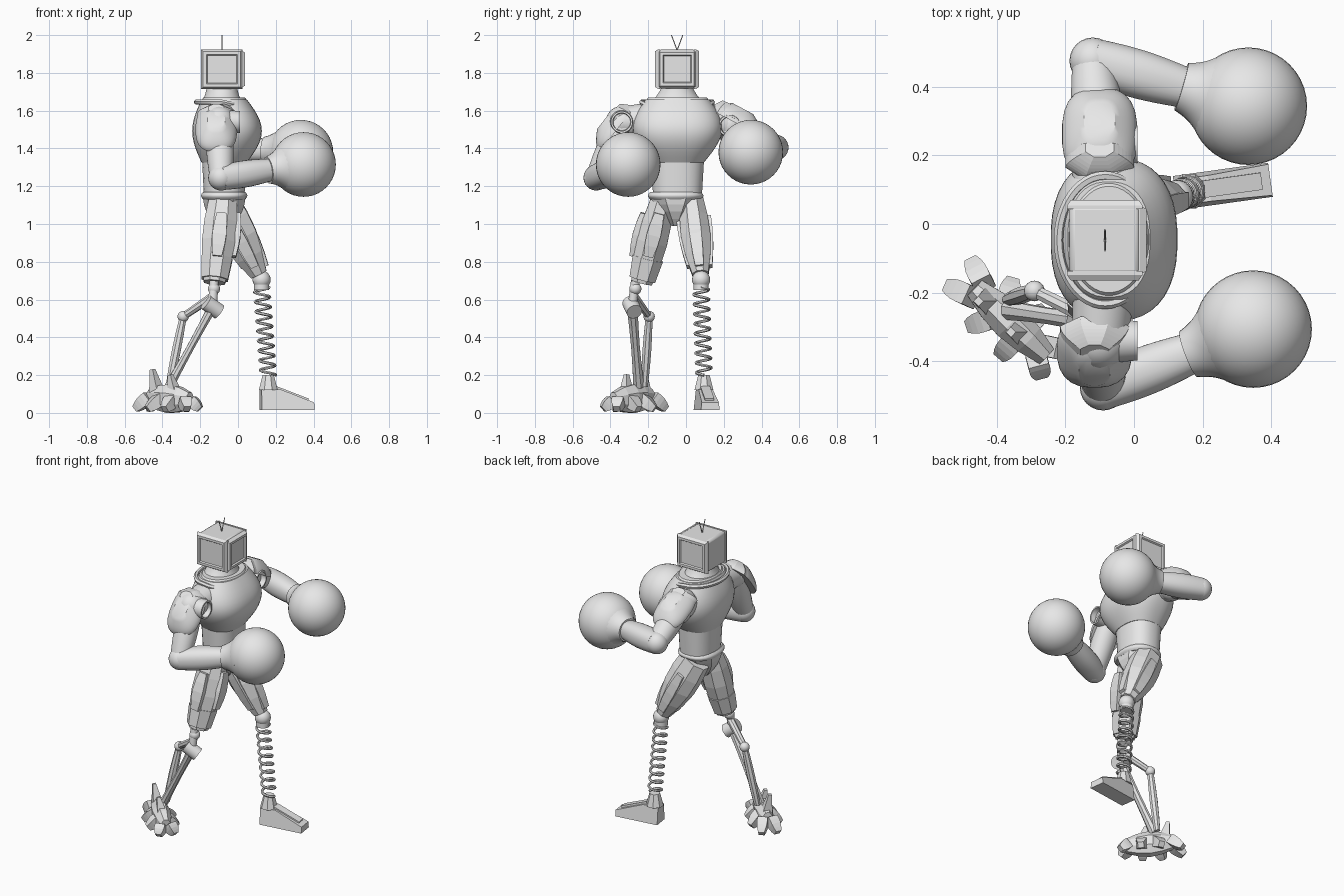
import bpy, bmesh, math
from mathutils import Vector

if "Cube" in bpy.data.objects:
    bpy.data.objects.remove(bpy.data.objects["Cube"])

grey = bpy.data.materials.new("plain_grey")
grey.use_nodes = True
colour = (.8, .8, .8, 1)
grey.diffuse_color = colour
grey.node_tree.nodes["Principled BSDF"].inputs["Base Color"].default_value = colour

X, Y, Z = Vector((1, 0, 0)), Vector((0, 1, 0)), Vector((0, 0, 1))
# Shared outlines as (position along axis, scale): a rimmed dish and a dome
DISH = [(0, 1), (.4, 1), (1, .9), (1, .75), (.7, .7)]
DOME = [(i / 8, math.cos(i / 7)) for i in range(9)]


def select_only(ob):
    bpy.ops.object.select_all(action='DESELECT')
    ob.select_set(True)
    bpy.context.view_layer.objects.active = ob


def finish(ob, smooth):
    ob.data.materials.append(grey)
    select_only(ob)
    if smooth:
        bpy.ops.object.shade_smooth_by_angle(angle=math.radians(35))
    return ob


def link_mesh(name, bm, smooth):
    bmesh.ops.recalc_face_normals(bm, faces=bm.faces)
    mesh = bpy.data.meshes.new(name)
    bm.to_mesh(mesh)
    bm.free()
    ob = bpy.data.objects.new(name, mesh)
    bpy.context.collection.objects.link(ob)
    return finish(ob, smooth)


def limb(name, start, end, size, taper=1, bulge=0, depth=1, end_depth=None,
         sides=24, power=2, across=X, bow=0, outline=None):
    """Loft from start to end; size is the half width, depth the ratio of the other half width."""
    start, end = Vector(start), Vector(end)
    axis = (end - start).normalized()
    u = (across - axis * across.dot(axis)).normalized()
    v = axis.cross(u)
    faceted = sides <= 8
    end_depth = end_depth or depth
    if not outline:
        count = 1 if not bulge else 4 if faceted else 12
        outline = [(i / count, 1 + (taper - 1) * i / count + bulge * math.sin(math.pi * i / count))
                   for i in range(count + 1)]
    bm = bmesh.new()
    loops = []
    for t, scale in outline:
        centre = start.lerp(end, t) + u * bow * math.sin(math.pi * t)
        width = size * scale / (math.cos(math.pi / sides) if faceted else 1)
        height = width * (depth + (end_depth - depth) * t)
        loop = []
        for i in range(sides):
            angle = 2 * math.pi * (i + .5) / sides
            c, s = math.cos(angle), math.sin(angle)
            if not faceted:
                c = math.copysign(abs(c) ** (2 / power), c)
                s = math.copysign(abs(s) ** (2 / power), s)
            loop.append(bm.verts.new(centre + u * c * width + v * s * height))
        loops.append(loop)
    for low, high in zip(loops, loops[1:]):
        for i in range(sides):
            j = (i + 1) % sides
            bm.faces.new((low[i], low[j], high[j], high[i]))
    bm.faces.new(loops[0][::-1])
    bm.faces.new(loops[-1])
    return link_mesh(name, bm, not faceted)


def ball(name, centre, radius, segments=24):
    bpy.ops.mesh.primitive_uv_sphere_add(segments=segments, ring_count=segments // 2,
                                         radius=radius, location=centre)
    bpy.context.object.name = name
    finish(bpy.context.object, True)


def tube(name, points, radius, closed=False):
    curve = bpy.data.curves.new(name, 'CURVE')
    curve.dimensions = '3D'
    curve.bevel_depth, curve.bevel_resolution, curve.use_fill_caps = radius, 1, True
    spline = curve.splines.new('POLY')
    spline.points.add(len(points) - 1)
    for point, place in zip(spline.points, points):
        point.co = (*place, 1)
    spline.use_cyclic_u = closed
    ob = bpy.data.objects.new(name, curve)
    bpy.context.collection.objects.link(ob)
    select_only(ob)
    bpy.ops.object.convert(target='MESH')
    finish(bpy.context.object, True)


# Head: bevelled box with side plates, a recessed screen and two antennae
middle = Vector((-.085, -.047, 1.82))
bpy.ops.mesh.primitive_cube_add(size=.205, location=middle)
head = bpy.context.object
head.name = "head"
bevel = head.modifiers.new("bevel", 'BEVEL')
bevel.width, bevel.segments = .015, 2
finish(head, True)
for way, tag in ((-1, "near"), (1, "far")):
    limb(tag + "_head_plate", middle + Y * way * .09, middle + Y * way * .117,
         size=.11, depth=.95, sides=4, outline=DISH)
    root = middle + Z * .1
    tube(tag + "_antenna", [root, root + Z * .04 + Y * way * .015, root + Z * .08 + Y * way * .03], .003)
limb("screen_frame", middle + X * .09, middle + X * .122, size=.1, depth=.98,
     sides=4, across=Y, outline=DISH)

# Neck, chest and collar
neck_top, neck_base = middle - Z * .09, middle - Z * .2
limb("neck", neck_top, neck_base, size=.08, taper=1.5, bulge=-.08, end_depth=1.4)
waist_low, waist_top = Vector((-.073, -.045, 1.14)), Vector((-.073, -.045, 1.36))
limb("chest", waist_top - Z * .035, waist_top + Z * .3, size=.12, bulge=.54, depth=1.17,
     end_depth=1.4, sides=40, power=2.4, bow=.015)
limb("chest_top", waist_top + Z * .29, waist_top + Z * .31, size=.123, taper=.9, depth=1.4, sides=40)
turns = [2 * math.pi * i / 48 for i in range(48)]
tube("collar", [middle - Z * (.175 + .03 * max(0, math.cos(a))) + X * .135 * math.cos(a)
                + Y * .187 * math.sin(a) for a in turns], .014, closed=True)

# Waist, belt and pelvis
limb("waist", waist_low, waist_top, size=.108, taper=1.1, depth=1.2, power=2.4)
belt = waist_low - Y * .01
limb("belt", belt - Z * .01, belt + Z * .03, size=.112, bulge=.1, depth=1.2, power=2.4)
limb("pelvis", belt, belt - Z * .15, size=.112, taper=.4, bulge=.15, depth=1.2, end_depth=.5, sides=8)


# Arms: shoulder joint, plate, upper arm, forearm, flared cuff and round glove
def arm(tag, way, shoulder, elbow, glove, plate, lean):
    shoulder, elbow, glove, plate = map(Vector, (shoulder, elbow, glove, plate))
    wrist = elbow.lerp(glove, .57)
    limb(tag + "_shoulder_axle", (-.09, way * .17 - .05, 1.55), shoulder, size=.09, taper=.9)
    ball(tag + "_shoulder", shoulder, .085)
    limb(tag + "_shoulder_disc", shoulder, shoulder + X * .11, size=.064, across=Y, outline=DISH)
    limb(tag + "_upper_arm", shoulder, elbow, size=.07, taper=.85, bulge=.12, depth=.95)
    ball(tag + "_elbow", elbow, .068)
    limb(tag + "_forearm", elbow, wrist, size=.066, taper=.92, bulge=.12, power=2.3, across=Z)
    limb(tag + "_cuff", wrist, wrist.lerp(glove, .5), size=.072, taper=1.9, bulge=-.15)
    ball(tag + "_glove", glove, .171, segments=40)
    down = Vector((0, math.cos(lean) * way, -math.sin(lean)))
    out = Vector((0, math.sin(lean) * way, math.cos(lean)))
    limb(tag + "_shoulder_plate", plate - out * .05, plate + out * .035, size=.11, depth=1.35,
         power=2.7, outline=DOME)
    limb(tag + "_shoulder_trim", plate - out * .05 - down * .08, plate + out * .025 - down * .085,
         size=.1, depth=.7, sides=8, outline=DOME)


arm("near", -1, shoulder=(-.1, -.34, 1.54), elbow=(-.09, -.475, 1.245), glove=(.347, -.306, 1.315),
    plate=(-.115, -.405, 1.53), lean=math.radians(52))
arm("far", 1, shoulder=(-.1, .23, 1.52), elbow=(-.12, .475, 1.405), glove=(.333, .343, 1.38),
    plate=(-.1, .285, 1.58), lean=math.radians(28))

# Claw leg thigh: faceted shell with a knee cuff and two raised panels
hip, knee = Vector((-.08, -.125, 1.12)), Vector((-.125, -.235, .69))
limb("claw_leg_thigh", hip, knee, size=.075, taper=.75, bulge=.3, depth=.85, end_depth=1, sides=8)
limb("claw_leg_cuff", hip.lerp(knee, .7), hip.lerp(knee, .96), size=.082, taper=.85, sides=8)
for tag, push in (("side", Y * -.075), ("front", X * .075)):
    limb("claw_leg_" + tag + "_panel", hip.lerp(knee, .15) + push, hip.lerp(knee, .68) + push,
         size=.025, bulge=.5, sides=4)

# Spring leg thigh: faceted shell ringed by raised panels
hip, knee = Vector((-.09, .03, 1.12)), Vector((.125, .08, .705))
limb("spring_leg_thigh", hip, hip.lerp(knee, .93), size=.09, taper=.5, bulge=.3,
     depth=.7, end_depth=.95, sides=8)
for push in (X * .08, X * -.08, Y * .07, Y * -.07):
    limb("spring_leg_panel", hip.lerp(knee, .2) + push, hip.lerp(knee, .83) + push * .65,
         size=.022, bulge=.4, sides=4)

# Spring leg: knee, coil and ankle
ball("spring_knee", knee, .048)
limb("spring_cap", knee, knee - Z * .055, size=.04)
ankle = Vector((.16, .095, .2))
top, step = knee - Z * .04, 18
coil = []
for i in range(9 * step + 1):
    angle = 2 * math.pi * i / step
    coil.append(top.lerp(ankle, i / step / 9) + (X * math.cos(angle) + Y * math.sin(angle)) * .04)
tube("spring", coil, .008)
limb("spring_ankle", ankle - Z * .08, ankle, size=.05, taper=.6, sides=8)

# Spring foot: wedge extruded across a side profile of (distance, height), with a ridge
heel = Vector((.12, .09, .015))
forward = Vector((1, .14, 0)).normalized()
sideways = Z.cross(forward)
bm = bmesh.new()
rows = [[bm.verts.new(heel + forward * d + Z * h + sideways * way * (.05 - h / 9))
         for d, h in ((0, 0), (0, .11), (.1, .11), (.28, .04), (.28, 0))] for way in (-1, 1)]
for i in range(5):
    bm.faces.new((rows[0][i - 1], rows[0][i], rows[1][i], rows[1][i - 1]))
for row in rows:
    bm.faces.new(row)
link_mesh("spring_foot", bm, False)
limb("spring_foot_ridge", heel + forward * .08 + Z * .115, heel + forward * .25 + Z * .05,
     size=.025, depth=.5, sides=4, across=Y)

# Claw leg: knee joint and two linked struts
joint, drum, ankle = Vector((-.127, -.268, .657)), Vector((-.135, -.285, .56)), Vector((-.365, -.25, .14))
lever = Vector((-.29, -.195, .51))
ball("claw_knee_ball", joint, .032)
limb("claw_knee_pin", joint + Z * .04, drum, size=.024)
tilt = Vector((.035, .012, -.025))
limb("claw_knee_drum", drum - tilt, drum + tilt, size=.042)
limb("claw_front_strut", drum, ankle, size=.024, bulge=-.2, depth=1.2, sides=8)
limb("claw_link", joint.lerp(drum, .4), lever, size=.022, taper=.8, sides=8)
ball("claw_link_ball", lever, .03)
limb("claw_rear_strut", lever, ankle + Y * .03, size=.018, bulge=.3, sides=8)

# Claw foot: faceted body, toes along both sides and upright spurs
back, front = Vector((-.465, -.185, .085)), Vector((-.255, -.385, .065))
across = (front - back).cross(Z).normalized()
limb("claw_foot", back, front, size=.03, bulge=.8, depth=1.4, sides=8, across=across)
for way in (-1, 1):
    for i in range(4):
        root = back.lerp(front, .05 + .3 * i) + across * way * .025
        tip = back.lerp(front, .43 * i - .2) + across * way * (.09 if i in (1, 2) else .05)
        tip.z = .02
        limb("claw_toe", root, tip, size=.03, taper=.6, bulge=.2, sides=4, across=Z)
for tag, place, rise in (("rear", .2, .15), ("front", .65, .13)):
    base = back.lerp(front, place)
    limb(tag + "_claw_spur", base, base + Z * rise - X * .03, size=.035, taper=.3, sides=4, across=across)
